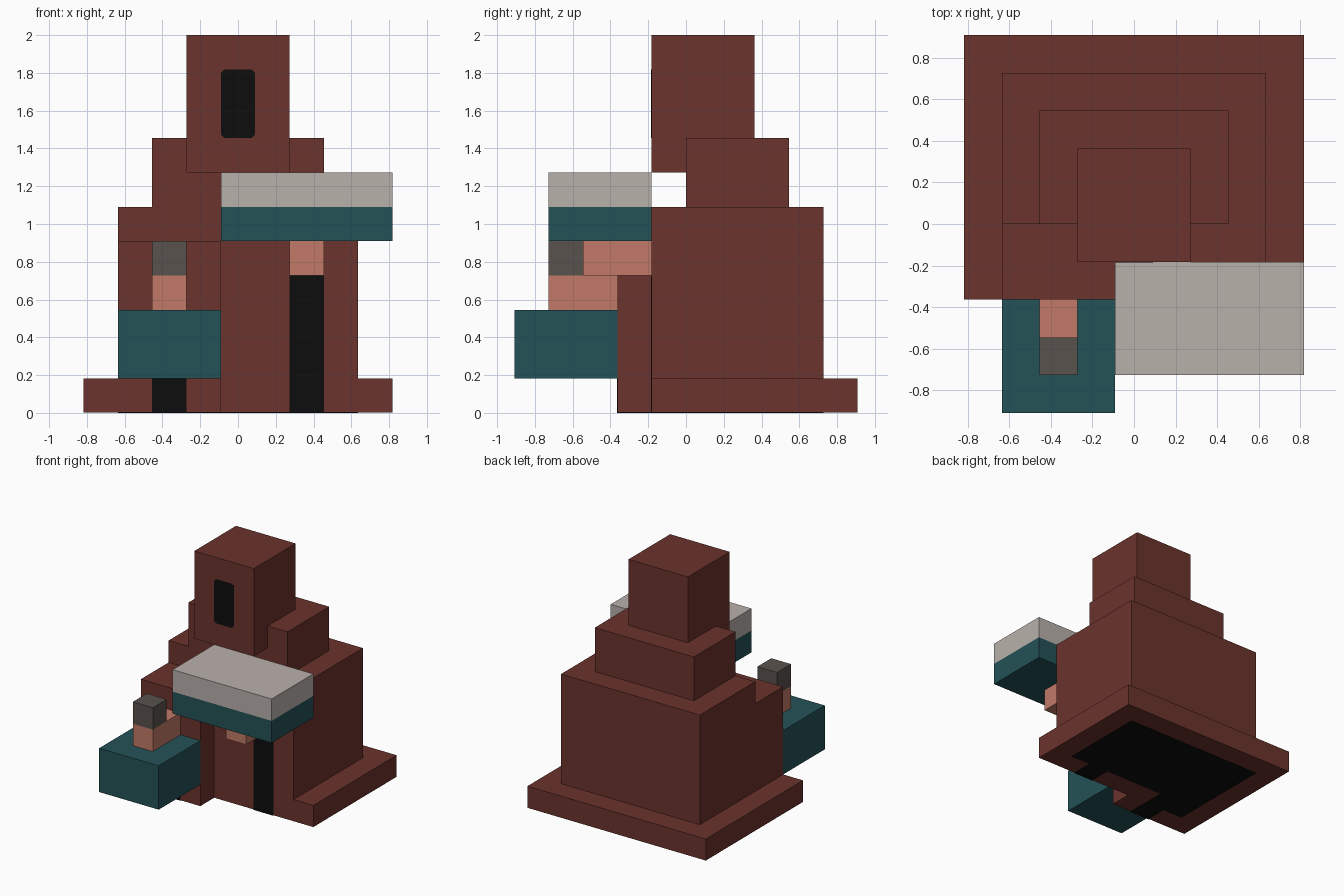
import bpy
import bmesh
from mathutils import Vector

if "Cube" in bpy.data.objects:
    bpy.data.objects.remove(bpy.data.objects["Cube"])

U = 2 / 11  # one building block


def material(name, rgb):
    m = bpy.data.materials.new(name)
    m.use_nodes = True
    m.diffuse_color = (*rgb, 1)
    bsdf = next(n for n in m.node_tree.nodes if n.type == 'BSDF_PRINCIPLED')
    bsdf.inputs["Base Color"].default_value = (*rgb, 1)
    return m


BROWN = material("red brown", (0.147, 0.033, 0.026))
TEAL = material("dark teal", (0.017, 0.084, 0.095))
PALE = material("pale stone", (0.485, 0.440, 0.407))
SALMON = material("salmon", (0.54, 0.195, 0.136))
GREY = material("warm grey", (0.102, 0.084, 0.076))
BLACK = material("black", (0.004, 0.004, 0.004))


def extrude(name, points, depth, mat):
    """Extrude a closed outline (in blocks) along the depth vector."""
    bm = bmesh.new()
    face = bm.faces.new([bm.verts.new(Vector(p) * U) for p in points])
    new = bmesh.ops.extrude_face_region(bm, geom=[face])["geom"]
    verts = [v for v in new if isinstance(v, bmesh.types.BMVert)]
    bmesh.ops.translate(bm, verts=verts, vec=Vector(depth) * U)
    bmesh.ops.recalc_face_normals(bm, faces=bm.faces)
    mesh = bpy.data.meshes.new(name)
    bm.to_mesh(mesh)
    bm.free()
    mesh.materials.append(mat)
    obj = bpy.data.objects.new(name, mesh)
    bpy.context.collection.objects.link(obj)
    return obj


def prism(name, outline, z0, z1, mat):
    return extrude(name, [(x, y, z0) for x, y in outline], (0, 0, z1 - z0), mat)


def box(name, x, y, z, mat):
    outline = [(x[0], y[0]), (x[1], y[0]), (x[1], y[1]), (x[0], y[1])]
    return prism(name, outline, z[0], z[1], mat)


def stepped(half_width, back, right_front, left_front):
    """Floor plan whose two front halves meet in a step at x = -0.5."""
    w = half_width
    return [(-w, back), (-w, right_front), (-0.5, right_front),
            (-0.5, left_front), (w, left_front), (w, back)]


def front_plate(name, x, z, y, cut=0.0):
    """Thin black plate on a front wall, with optional cut corners."""
    (a, b), (c, d) = x, z
    if cut:
        pts = [(a + cut, c), (b - cut, c), (b, c + cut), (b, d - cut),
               (b - cut, d), (a + cut, d), (a, d - cut), (a, c + cut)]
    else:
        pts = [(a, c), (b, c), (b, d), (a, d)]
    return extrude(name, [(px, y - 0.015, pz) for px, pz in pts], (0, 0.03, 0), BLACK)


# Stacked building
prism("base", stepped(4.5, 5, -2, -1), 0.015, 1, BROWN)
prism("lower_walls", stepped(3.5, 4, -2, -1), 1, 5, BROWN)
prism("upper_walls", stepped(3.5, 4, 0, -1), 5, 6, BROWN)
box("middle_tier", (-2.5, 2.5), (0, 3), (6, 8), BROWN)
box("tower", (-1.5, 1.5), (-1, 2), (7, 11), BROWN)

# Dark floor reaching into both doorways
prism("floor", [(-3.5, 4), (3.5, 4), (3.5, 0), (2.5, 0), (2.5, -1), (1.5, -1),
                (1.5, 0), (-1.5, 0), (-1.5, -2), (-2.5, -2), (-2.5, -1), (-3.5, -1)],
      0, 0.03, BLACK)

# Openings
front_plate("tall_door", (1.5, 2.5), (0, 4), -1)
front_plate("low_door", (-2.5, -1.5), (0, 1), -2)
front_plate("tower_window", (-0.5, 0.5), (8, 10), -1, cut=0.1)

# Canopy over the tall door
box("canopy_bottom", (-0.5, 4.5), (-4, -1), (5, 6), TEAL)
box("canopy_top", (-0.5, 4.5), (-4, -1), (6, 7), PALE)
box("canopy_bracket", (1.5, 2.5), (-3, -1), (4, 5), SALMON)

# Projecting box with its beam and cap
box("front_box", (-3.5, -0.5), (-5, -2), (1, 3), TEAL)
box("front_beam", (-2.5, -1.5), (-4, -2), (3, 4), SALMON)
box("beam_cap", (-2.5, -1.5), (-4, -3), (4, 5), GREY)
